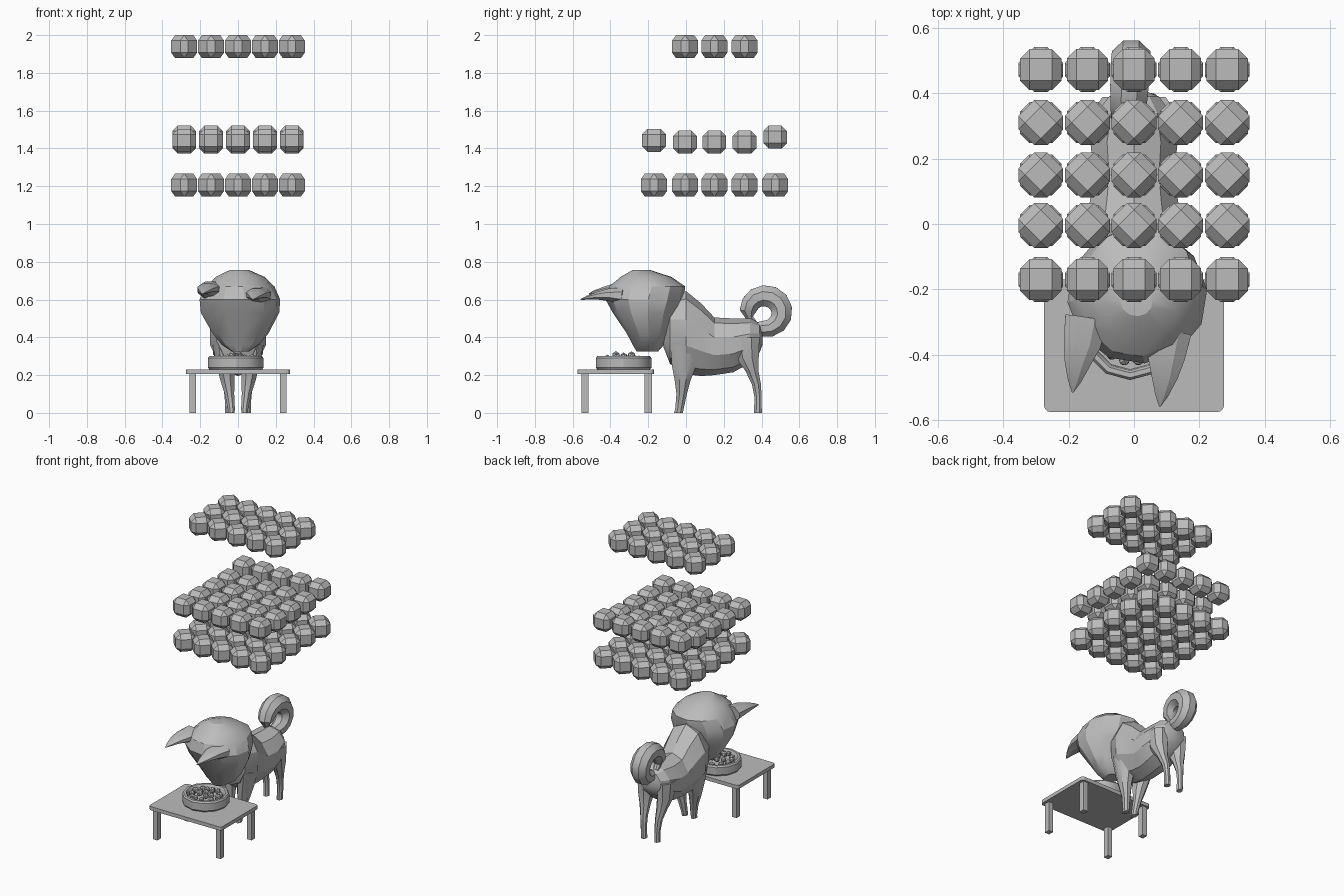
import bpy, bmesh, math, random
from mathutils import Vector, Matrix

cube = bpy.data.objects.get("Cube")
if cube:
    bpy.data.objects.remove(cube, do_unlink=True)

grey = bpy.data.materials.new("light grey")
grey.use_nodes = True
grey.diffuse_color = (0.5, 0.5, 0.5, 1)
grey.node_tree.nodes["Principled BSDF"].inputs["Base Color"].default_value = (0.5, 0.5, 0.5, 1)


def finish(name, bm, smooth=None):
    bmesh.ops.recalc_face_normals(bm, faces=bm.faces)
    mesh = bpy.data.meshes.new(name)
    bm.to_mesh(mesh)
    bm.free()
    mesh.materials.append(grey)
    obj = bpy.data.objects.new(name, mesh)
    bpy.context.collection.objects.link(obj)
    if smooth:
        bpy.ops.object.select_all(action='DESELECT')
        obj.select_set(True)
        bpy.context.view_layer.objects.active = obj
        bpy.ops.object.shade_smooth_by_angle(angle=math.radians(smooth))
    return obj


def loft(name, rings, n=10, normal=None, turn=None, smooth=25):
    """Skin of elliptical rings (x, y, z, half_width, half_depth)."""
    bm = bmesh.new()
    centres = [Vector(r[:3]) for r in rings]
    loops = []
    for i, ring in enumerate(rings):
        along = normal or (centres[min(i + 1, len(rings) - 1)] - centres[max(i - 1, 0)])
        along = along.normalized()
        up = along.cross(Vector((1, 0, 0))).normalized()
        side = up.cross(along)
        loops.append([bm.verts.new(centres[i] + side * ring[3] * math.cos(a) + up * ring[4] * math.sin(a))
                      for a in (math.tau * (k + 0.5) / n for k in range(n))])
    for a, b in zip(loops, loops[1:]):
        for k in range(n):
            bm.faces.new((a[k], a[(k + 1) % n], b[(k + 1) % n], b[k]))
    bm.faces.new(loops[0])
    bm.faces.new(loops[-1])
    if turn:
        bmesh.ops.rotate(bm, verts=bm.verts, cent=(0, -0.2, 0), matrix=Matrix.Rotation(turn, 3, 'Z'))
    return finish(name, bm, smooth)


def spans(rows):
    """Turn (y, low z, high z, half width) into rings."""
    return [(0, y, (lo + hi) / 2, hx, (hi - lo) / 2) for y, lo, hi, hx in rows]


def box(name, lo, hi, bevel=0.0, vertical_only=False):
    bm = bmesh.new()
    lo, hi = Vector(lo), Vector(hi)
    bmesh.ops.create_cube(bm, size=1)
    bmesh.ops.scale(bm, vec=hi - lo, verts=bm.verts)
    bmesh.ops.translate(bm, vec=(lo + hi) / 2, verts=bm.verts)
    if bevel:
        edges = [e for e in bm.edges
                 if not vertical_only or abs(e.verts[0].co.z - e.verts[1].co.z) > 0.001]
        bmesh.ops.bevel(bm, geom=edges, offset=bevel, segments=3 if vertical_only else 1,
                        affect='EDGES', profile=0.5)
    return finish(name, bm)


# Body, from chest to rump
loft("dog_body", spans([
    (-0.12, 0.35, 0.48, 0.06), (-0.085, 0.26, 0.62, 0.12), (0.0, 0.205, 0.645, 0.155),
    (0.08, 0.195, 0.58, 0.14), (0.15, 0.2, 0.505, 0.13), (0.25, 0.215, 0.5, 0.14),
    (0.34, 0.265, 0.5, 0.12), (0.39, 0.32, 0.475, 0.08), (0.405, 0.36, 0.44, 0.04)]),
    normal=Vector((0, 1, 0)))

# Head bowed over the bowl: stacked sections (z, front y, back y, half width)
head_rows = [(0.325, -0.26, -0.145, 0.045), (0.36, -0.28, -0.115, 0.1), (0.42, -0.31, -0.085, 0.15),
             (0.53, -0.385, -0.04, 0.21), (0.6, -0.425, -0.01, 0.215), (0.67, -0.405, 0.0, 0.18),
             (0.72, -0.345, -0.075, 0.13), (0.757, -0.28, -0.19, 0.05)]
YAW = -0.16
loft("dog_head", [(0.013, (f + b) / 2, z, hx, (b - f) / 2) for z, f, b, hx in head_rows],
     n=12, normal=Vector((0, 0, 1)), turn=YAW)

# Ears pointing forward
for side, drop in (("right", 0.03), ("left", 0.0)):
    s = -1 if side == "right" else 1
    loft(side + "_ear", [
        (s * 0.13, -0.31, 0.62 + drop, 0.07, 0.05), (s * 0.13, -0.39, 0.625 + drop, 0.062, 0.035),
        (s * 0.135, -0.45, 0.62 + drop, 0.043, 0.022), (s * 0.135, -0.505, 0.61 + drop, 0.022, 0.011),
        (s * 0.135, -0.54, 0.60 + drop, 0.003, 0.003)], n=8, turn=YAW)

# Legs
for side, s in (("right", -1), ("left", 1)):
    loft(side + "_front_leg", [
        (s * 0.08, -0.005, 0.36, 0.06, 0.085), (s * 0.066, -0.01, 0.25, 0.05, 0.07),
        (s * 0.056, -0.018, 0.17, 0.04, 0.045), (s * 0.045, -0.023, 0.1, 0.027, 0.03),
        (s * 0.035, -0.035, 0.02, 0.02, 0.024), (s * 0.035, -0.04, 0.0, 0.018, 0.026)],
        n=8, normal=Vector((0, 0, 1)), smooth=35)
    loft(side + "_rear_leg", [
        (s * 0.075, 0.315, 0.4, 0.055, 0.08), (s * 0.072, 0.325, 0.29, 0.05, 0.065),
        (s * 0.064, 0.35, 0.22, 0.036, 0.037), (s * 0.056, 0.373, 0.15, 0.024, 0.026),
        (s * 0.052, 0.382, 0.08, 0.02, 0.02), (s * 0.05, 0.38, 0.0, 0.019, 0.023)],
        n=8, normal=Vector((0, 0, 1)), smooth=35)

# Curled tail, a spiral winding in on itself
tail = [(0, 0.36, 0.43, 0.04, 0.035)]
STEPS = 13
for i in range(STEPS):
    t = i / (STEPS - 1)
    a = math.radians(-100 + 330 * t)
    r = 0.092 - 0.012 * t
    thick = 0.035 + 0.03 * math.sin(math.pi * min(1, t * 0.85 + 0.12))
    if t > 0.9:
        thick *= 0.5
    tail.append((-0.025 * t, 0.415 + r * 1.05 * math.cos(a), 0.535 + r * math.sin(a), thick, thick * 0.95))
loft("dog_tail", tail, n=8, smooth=35)

# Low table
box("table_top", (-0.275, -0.575, 0.205), (0.275, -0.17, 0.23), 0.02, True)
for sx in (-1, 1):
    for y, place in ((-0.535, "front"), (-0.2, "back")):
        box(f"table_{place}_leg_{'left' if sx > 0 else 'right'}",
            (sx * 0.239 - 0.017, y - 0.019, 0), (sx * 0.239 + 0.017, y + 0.019, 0.206))

# Food bowl: a turned profile of (radius, height)
BOWL = Vector((-0.012, -0.33, 0))
profile = [(0.0, 0.23), (0.14, 0.23), (0.147, 0.24), (0.147, 0.29), (0.14, 0.3),
           (0.125, 0.3), (0.118, 0.29), (0.115, 0.262), (0.0, 0.262)]
bm = bmesh.new()
verts = [bm.verts.new((r, 0, z)) for r, z in profile]
edges = [bm.edges.new(pair) for pair in zip(verts, verts[1:])]
bmesh.ops.spin(bm, geom=verts + edges, cent=(0, 0, 0), axis=(0, 0, 1), angle=math.tau, steps=12)
bmesh.ops.remove_doubles(bm, verts=bm.verts, dist=0.0005)
bmesh.ops.translate(bm, vec=BOWL, verts=bm.verts)
finish("food_bowl", bm, 30)

# Food pellets heaped in the bowl
random.seed(4)
bm = bmesh.new()
for ring, count, height in ((0.0, 1, 0.308), (0.045, 6, 0.3), (0.088, 11, 0.286)):
    for k in range(count):
        a = math.tau * k / count + random.uniform(-0.15, 0.15)
        spot = BOWL + Vector((ring * math.cos(a), ring * math.sin(a), height + random.uniform(-0.01, 0.008)))
        bmesh.ops.create_icosphere(bm, subdivisions=1, radius=random.uniform(0.018, 0.023),
                                   matrix=Matrix.Translation(spot))
finish("food_pellets", bm)


# Floating faceted balls in three layers
def ball(name, x, y, z, turned):
    obj = box(name, (-0.063, -0.063, -0.061), (0.063, 0.063, 0.061), 0.029)
    obj.location = (x, y, z)
    obj.rotation_euler.z = math.radians(45) if turned else 0


rows = [-0.17, -0.005, 0.15, 0.31, 0.472]
layers = {"lower": [(y, 1.206, True) for y in rows],
          "middle": list(zip(rows, (1.443, 1.433, 1.433, 1.433, 1.46), (False,) * 5)),
          "upper": [(y, 1.939, True) for y in rows[1:4]]}
for layer, places in layers.items():
    for j, (y, z, turned) in enumerate(places):
        for i in range(5):
            ball(f"{layer}_ball_{j + 1}_{i + 1}", (i - 2) * 0.1425, y, z, turned)
